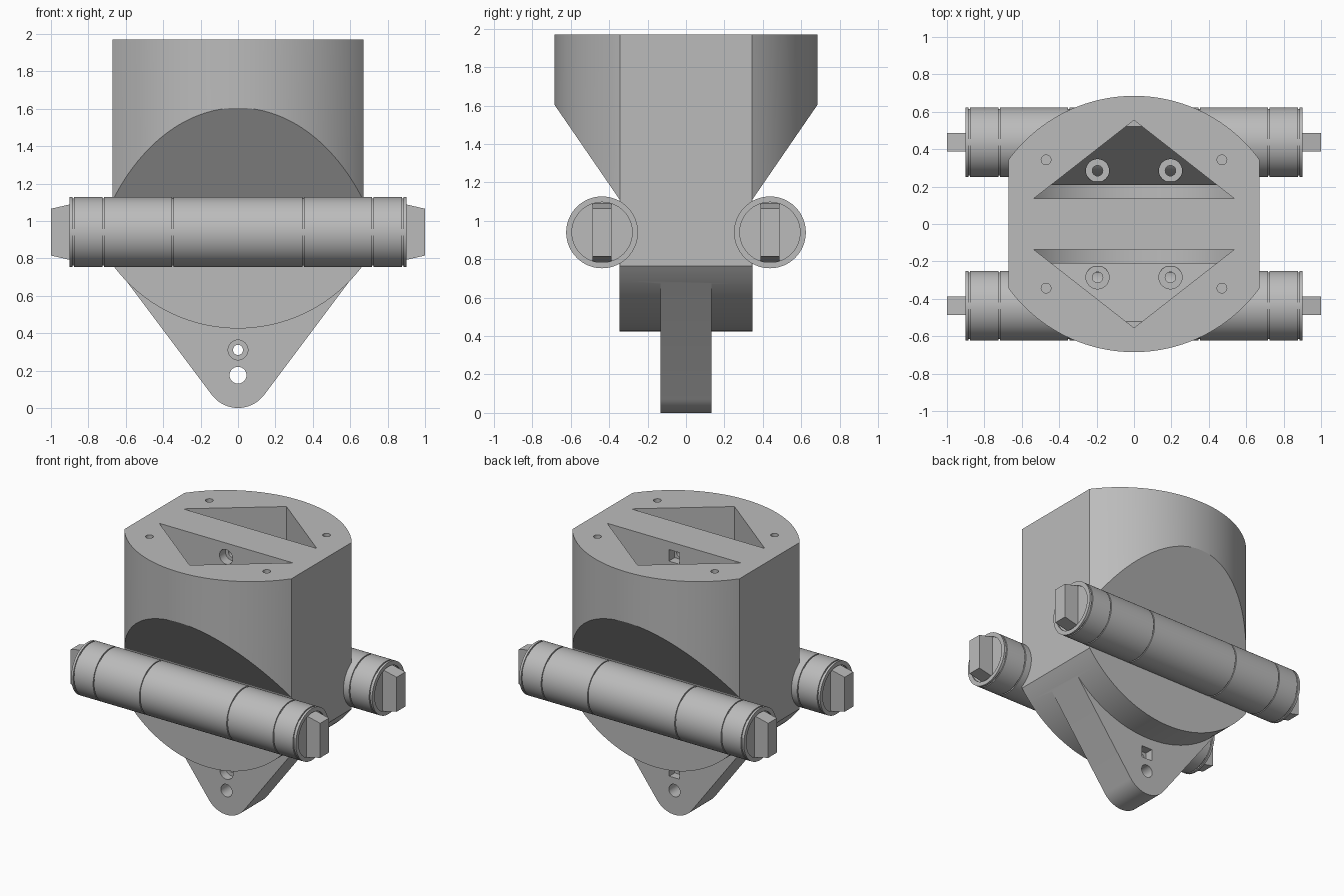
import bpy, bmesh, math
from mathutils import Vector, Matrix

if "Cube" in bpy.data.objects:
    bpy.data.objects.remove(bpy.data.objects["Cube"], do_unlink=True)

grey = bpy.data.materials.new("light_grey")
grey.use_nodes = True
COLOR = (0.5, 0.5, 0.5, 1)
grey.diffuse_color = COLOR
grey.node_tree.nodes["Principled BSDF"].inputs["Base Color"].default_value = COLOR


def make_object(name, bm):
    bmesh.ops.remove_doubles(bm, verts=bm.verts, dist=1e-5)
    bmesh.ops.recalc_face_normals(bm, faces=bm.faces)
    mesh = bpy.data.meshes.new(name)
    bm.to_mesh(mesh)
    bm.free()
    mesh.materials.append(grey)
    obj = bpy.data.objects.new(name, mesh)
    bpy.context.collection.objects.link(obj)
    return obj


def prism(name, points, axis, low, high):
    """Extrude a 2D outline along an axis from low to high."""
    place = {"x": lambda a, b: (low, a, b),
             "y": lambda a, b: (a, low, b),
             "z": lambda a, b: (a, b, low)}[axis]
    bm = bmesh.new()
    face = bm.faces.new([bm.verts.new(place(a, b)) for a, b in points])
    out = bmesh.ops.extrude_face_region(bm, geom=[face])
    move = Vector([high - low if axis == k else 0 for k in "xyz"])
    verts = [v for v in out["geom"] if isinstance(v, bmesh.types.BMVert)]
    bmesh.ops.translate(bm, verts=verts, vec=move)
    return make_object(name, bm)


def circle(a, b, r, n=32):
    return [(a + r * math.cos(i * math.tau / n), b + r * math.sin(i * math.tau / n))
            for i in range(n)]


def arc(radius, center, half_width, sign, n=64):
    """Arc bulging towards sign, running from -half_width to +half_width."""
    t = math.asin(half_width / radius)
    angles = [-t + 2 * t * i / n for i in range(n + 1)]
    return [(radius * math.sin(a), center + sign * radius * math.cos(a)) for a in angles]


def boolean(obj, cutter, operation):
    mod = obj.modifiers.new("boolean", "BOOLEAN")
    mod.operation, mod.solver, mod.object = operation, "EXACT", cutter
    bpy.context.view_layer.objects.active = obj
    bpy.ops.object.modifier_apply(modifier=mod.name)
    bpy.data.objects.remove(cutter, do_unlink=True)


def smooth(obj):
    bpy.ops.object.select_all(action="DESELECT")
    obj.select_set(True)
    bpy.context.view_layer.objects.active = obj
    bpy.ops.object.shade_smooth_by_angle(angle=math.radians(25))


# Main body: lens plan, tapered side outline, round-bottomed front outline
R, HALF, TOP = 0.83, 0.67, 1.97
front_arc = arc(R, 0.145, 0.75, -1)
back_arc = arc(R, -0.145, 0.75, 1)
body = prism("body", front_arc + back_arc[::-1], "z", 0.2, 2.2)
side = [(0.345, 0.1), (0.345, 1.11), (0.8, 1.772), (0.8, 2.3)]
boolean(body, prism("side_cut", side + [(-y, z) for y, z in side[::-1]], "x", -1, 1), "INTERSECT")
bottom = arc(R, 1.255, HALF, -1)
boolean(body, prism("front_cut", bottom + [(HALF, TOP), (-HALF, TOP)], "y", -1, 1), "INTERSECT")

# Tapered lug with rounded tip
tip = [(0.175 * math.sin(a), 0.175 - 0.175 * math.cos(a))
       for a in [math.radians(-53.1 + 106.2 * i / 24) for i in range(25)]]
lug = tip + [(0.662, 0.766), (0.5, 1.0), (-0.5, 1.0), (-0.662, 0.766)]
boolean(body, prism("lug", lug, "y", -0.132, 0.132), "UNION")

# Two triangular pockets following the outer wall
for s in (-1, 1):
    pocket = prism("pocket", [(-0.535, 0.137 * s), (0.535, 0.137 * s), (0, 0.555 * s)], "z", 0.3, 2.1)
    floor = [(0, 0.2), (0.208, 0.2), (0.208, 1.14), (0.52, 1.6), (0.7, 1.6), (0.7, 2.3), (0, 2.3)]
    boolean(pocket, prism("floor", [(y * s, z) for y, z in floor], "x", -0.8, 0.8), "INTERSECT")
    inner = arc(R - 0.135, 1.255, 0.6, -1)
    boolean(pocket, prism("round_floor", inner + [(0.6, 2.2), (-0.6, 2.2)], "y", -0.9, 0.9), "INTERSECT")
    boolean(body, pocket, "DIFFERENCE")

# Screw holes in the pocket floors and in the top rim
for sx in (-1, 1):
    for sy in (-1, 1):
        x, y = 0.195 * sx, 0.285 * sy
        boolean(body, prism("head", circle(x, y, 0.062), "z", 1.17, 1.5), "DIFFERENCE")
        boolean(body, prism("shank", circle(x, y, 0.028), "z", 1.0, 1.3), "DIFFERENCE")
        rim = circle(0.47 * sx, 0.343 * sy, 0.026)
        boolean(body, prism("rim_hole", rim, "z", 1.75, 2.1), "DIFFERENCE")

# Cross bolts through the bar and lug: round head in front, square nut at back
for z in (0.31, 1.87):
    nut = [(-0.042, z - 0.042), (0.042, z - 0.042), (0.042, z + 0.042), (-0.042, z + 0.042)]
    boolean(body, prism("bolt", circle(0, z, 0.027), "y", -0.19, 0.19), "DIFFERENCE")
    boolean(body, prism("bolt_head", circle(0, z, 0.053), "y", -0.19, -0.07), "DIFFERENCE")
    boolean(body, prism("bolt_nut", nut, "y", 0.07, 0.19), "DIFFERENCE")
boolean(body, prism("pin_hole", circle(0, 0.175, 0.045), "y", -0.3, 0.3), "DIFFERENCE")
smooth(body)

# Grooved rods with flat wedge tabs at both ends
RAD, ROD_Z, END = 0.187, 0.94, 0.9
half = []
for g in (0.35, 0.72, 0.88):
    half += [(g - 0.004, RAD), (g - 0.004, RAD - 0.008), (g + 0.004, RAD - 0.008), (g + 0.004, RAD)]
half += [(END, RAD), (END, 0.157), (END - 0.012, 0.157), (END - 0.012, 0)]
profile = [(-x, r) for x, r in half[::-1]] + half
for label, s in (("front", -1), ("back", 1)):
    bm = bmesh.new()
    verts = [bm.verts.new((x, 0, r)) for x, r in profile]
    edges = [bm.edges.new(pair) for pair in zip(verts, verts[1:])]
    bmesh.ops.spin(bm, geom=verts + edges, cent=(0, 0, 0), axis=(1, 0, 0),
                   angle=math.tau, steps=64)
    rod = make_object(label + "_rod", bm)
    rod.matrix_world = Matrix.Translation((0, 0.437 * s, ROD_Z))
    smooth(rod)
    for end, e in (("left", 1), ("right", -1)):
        tab = [(0.87 * e, ROD_Z - 0.155), (e, ROD_Z - 0.125), (e, ROD_Z + 0.125), (0.87 * e, ROD_Z + 0.155)]
        prism(f"{label}_{end}_tab", tab, "y", 0.437 * s - 0.05, 0.437 * s + 0.05)
